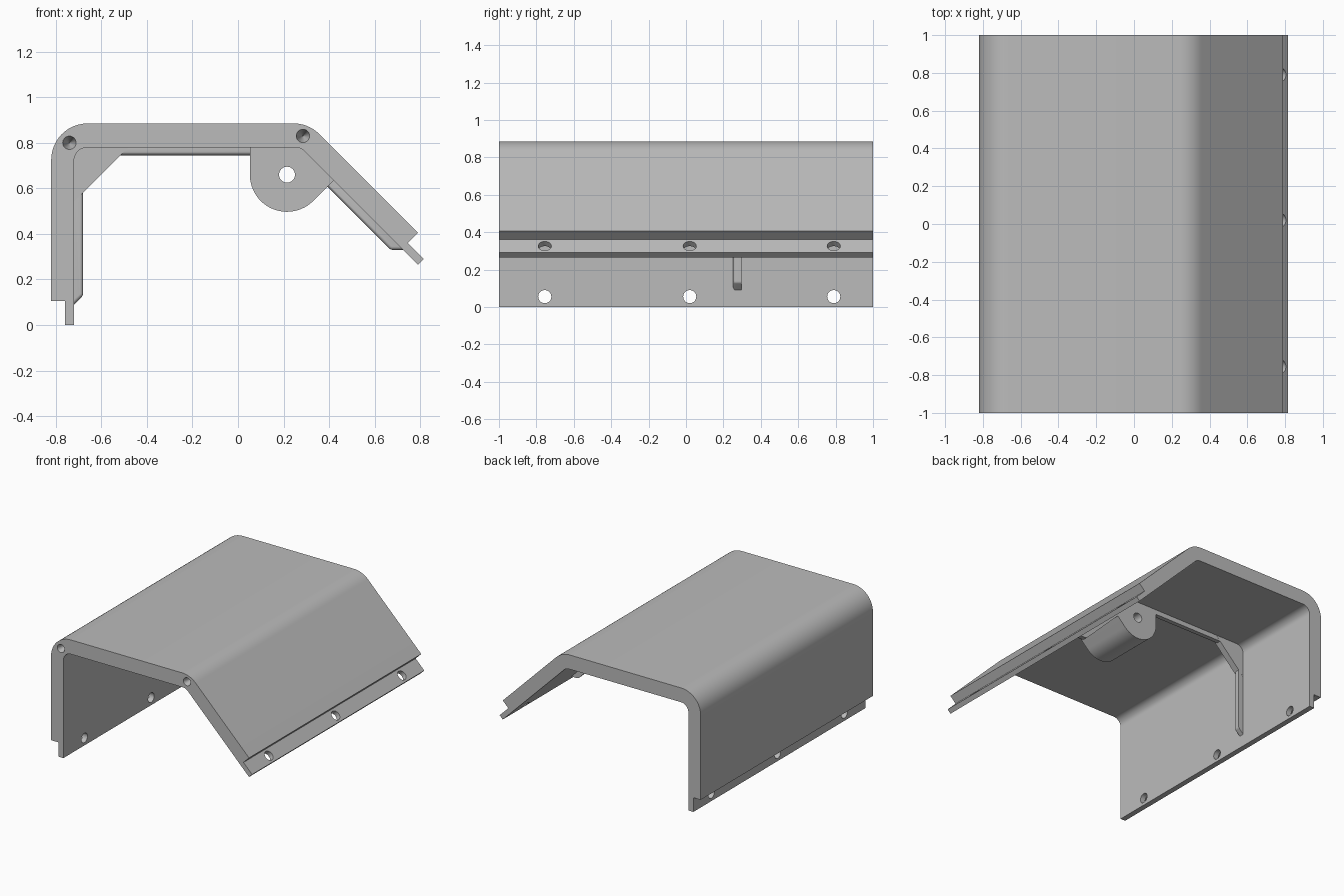
import bpy, bmesh, math
from mathutils import Vector, Matrix

cube = bpy.data.objects.get("Cube")
if cube:
    bpy.data.objects.remove(cube, do_unlink=True)

grey = bpy.data.materials.new("plain grey")
grey.use_nodes = True
grey.diffuse_color = (0.5, 0.5, 0.5, 1)
grey.node_tree.nodes["Principled BSDF"].inputs["Base Color"].default_value = (0.5, 0.5, 0.5, 1)


def rounded(points, steps=12):
    """Outline in x, z where each (x, z, r) corner is rounded by radius r."""
    out = []
    for i, (x, z, r) in enumerate(points):
        p = Vector((x, z))
        if not r:
            out.append(p)
            continue
        a = (Vector(points[i - 1][:2]) - p).normalized()
        b = (Vector(points[(i + 1) % len(points)][:2]) - p).normalized()
        half = a.angle(b) / 2
        centre = p + (a + b).normalized() * r / math.sin(half)
        start = p + a * r / math.tan(half) - centre
        end = p + b * r / math.tan(half) - centre
        sweep = math.pi - 2 * half
        for k in range(steps + 1):
            t = k / steps
            v = (start * math.sin((1 - t) * sweep) + end * math.sin(t * sweep)) / math.sin(sweep)
            out.append(centre + v)
    return out


def finish(name, bm):
    bmesh.ops.recalc_face_normals(bm, faces=bm.faces)
    mesh = bpy.data.meshes.new(name)
    bm.to_mesh(mesh)
    bm.free()
    mesh.materials.append(grey)
    obj = bpy.data.objects.new(name, mesh)
    bpy.context.collection.objects.link(obj)
    return obj


def extrude(name, outline, y0, y1, soften=0):
    """Prism along y; soften rounds the edges of its front end."""
    bm = bmesh.new()
    face = bm.faces.new([bm.verts.new((p.x, y0, p.y)) for p in outline])
    edges = list(face.edges)
    new = bmesh.ops.extrude_face_region(bm, geom=[face], use_keep_orig=True)["geom"]
    bmesh.ops.translate(bm, vec=(0, y1 - y0, 0),
                        verts=[g for g in new if isinstance(g, bmesh.types.BMVert)])
    if soften:
        bmesh.ops.recalc_face_normals(bm, faces=bm.faces)
        bmesh.ops.bevel(bm, geom=edges, offset=soften, segments=5,
                        profile=0.5, affect='EDGES', clamp_overlap=True)
    return finish(name, bm)


def drill(bm, centre, axis, length, radius, tip=None):
    """Add a cylinder (or a cone when tip is given) to a cutter mesh."""
    turn = Vector((0, 0, 1)).rotation_difference(Vector(axis)).to_matrix().to_4x4()
    bmesh.ops.create_cone(bm, cap_ends=True, segments=32, radius1=radius,
                          radius2=radius if tip is None else tip, depth=length,
                          matrix=Matrix.Translation(centre) @ turn)


def activate(obj):
    bpy.ops.object.select_all(action='DESELECT')
    obj.select_set(True)
    bpy.context.view_layer.objects.active = obj


def cut(obj, bm):
    cutter = finish("hole_cutter", bm)
    cutter.hide_render = True
    mod = obj.modifiers.new("holes", 'BOOLEAN')
    mod.operation, mod.solver, mod.object = 'DIFFERENCE', 'EXACT', cutter
    activate(obj)
    bpy.ops.object.modifier_apply(modifier=mod.name)
    bpy.data.objects.remove(cutter, do_unlink=True)


# Bent cover shell with a stepped mounting lip on each lower edge
shell = extrude("cover_shell", rounded([
    (-0.82, 0.105, 0), (-0.82, 0.885, 0.16), (0.31, 0.885, 0.16),
    (0.79, 0.405, 0), (0.745, 0.36, 0), (0.815, 0.29, 0), (0.79, 0.265, 0),
    (0.275, 0.78, 0.06), (-0.72, 0.78, 0.06), (-0.72, 0, 0),
    (-0.76, 0, 0), (-0.76, 0.105, 0)]), -1, 1)

# Screw holes through both lips, pilot holes in the front end
holes = bmesh.new()
for y in (-0.755, 0.02, 0.79):
    drill(holes, (-0.74, y, 0.055), (1, 0, 0), 0.15, 0.035)
    drill(holes, (0.767, y, 0.313), (1, 0, 1), 0.15, 0.035)
for x, z in ((-0.74, 0.80), (0.285, 0.83)):
    drill(holes, (x, -0.96, z), (0, 1, 0), 0.12, 0.035, 0.001)
cut(shell, holes)

# Pivot boss hanging from the bend
arc = [Vector((0.215 + 0.163 * math.cos(a), 0.66 + 0.163 * math.sin(a)))
       for a in (math.radians(-180 + 135 * k / 24) for k in range(25))]
boss = extrude("pivot_boss", [Vector((0.052, 0.80)), *arc, Vector((0.44, 0.655)),
                              Vector((0.295, 0.80))], -0.1, 0.297)
bore = bmesh.new()
drill(bore, (0.215, 0.1, 0.66), (0, 1, 0), 1, 0.035)
cut(boss, bore)

# Stiffening ribs around the inside, rounded on their front edges
ribs = {
    "wall_rib": [(-0.74, 0.09, 0), (-0.72, 0.09, 0), (-0.68, 0.13, 0.02),
                 (-0.68, 0.79, 0), (-0.74, 0.79, 0)],
    "roof_rib": [(-0.73, 0.745, 0), (0.1, 0.745, 0), (0.1, 0.80, 0), (-0.73, 0.80, 0)],
    "slope_rib": [(0.36, 0.64, 0), (0.67, 0.33, 0.025), (0.725, 0.33, 0),
                  (0.74, 0.345, 0), (0.40, 0.685, 0)],
}
parts = [shell, boss]
for name, outline in ribs.items():
    parts.append(extrude(name, rounded(outline, 6), 0.252, 0.297, 0.018))

# Triangular gusset in the wall corner
parts.append(extrude("corner_gusset", rounded([
    (-0.73, 0.53, 0), (-0.47, 0.79, 0), (-0.73, 0.79, 0)]), 0.25, 0.2975))

for part in parts:
    activate(part)
    bpy.ops.object.shade_smooth_by_angle(angle=math.radians(30))
